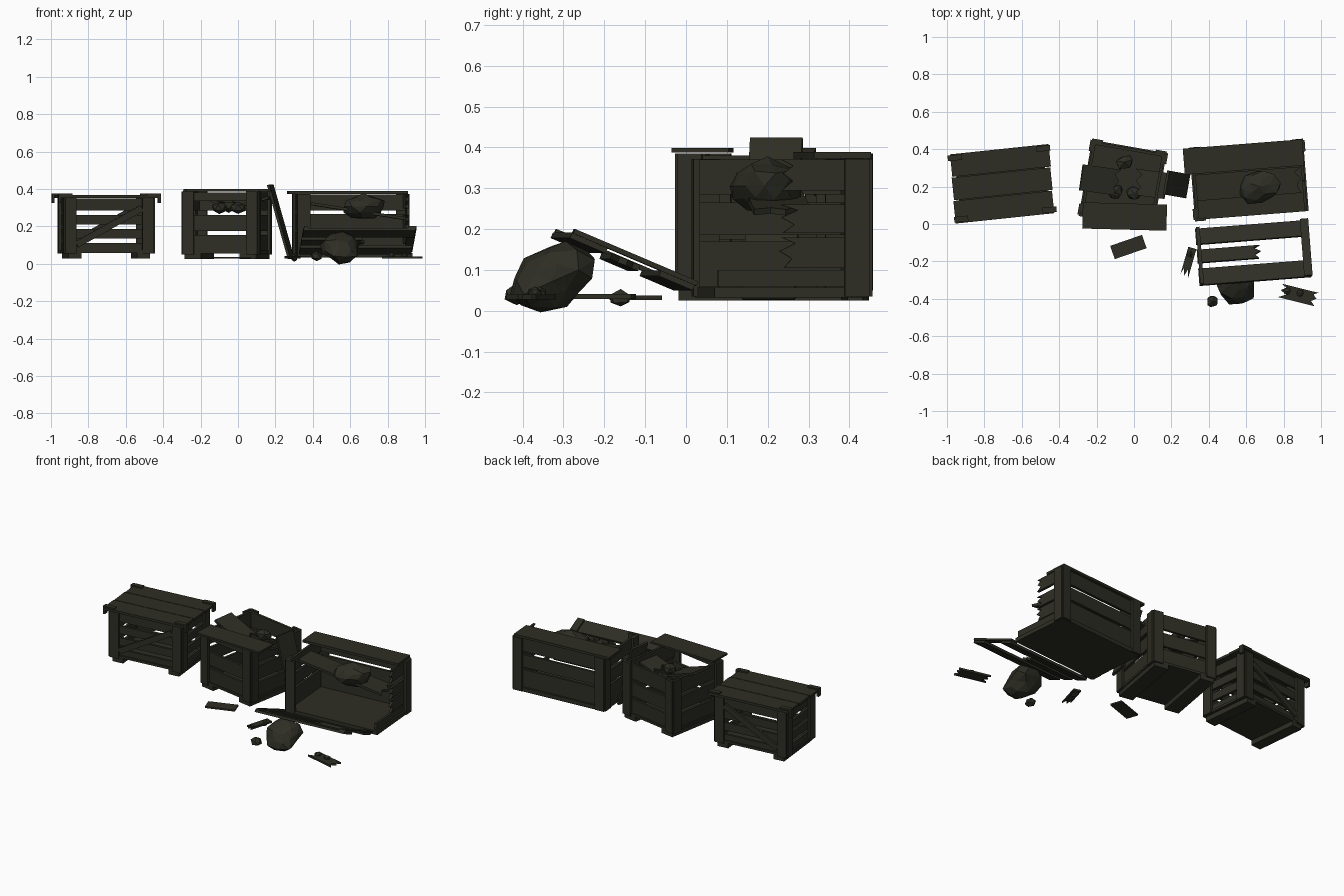
import bpy, bmesh, math, random
from mathutils import Matrix, Vector, Euler

random.seed(4)
if "Cube" in bpy.data.objects:
    bpy.data.objects.remove(bpy.data.objects["Cube"])

COLOUR = (0.027, 0.027, 0.018, 1)
mat = bpy.data.materials.new("dark_olive_wood")
mat.use_nodes = True
mat.diffuse_color = COLOUR
bsdf = mat.node_tree.nodes["Principled BSDF"]
bsdf.inputs["Base Color"].default_value = COLOUR
bsdf.inputs["Roughness"].default_value = 0.9


def finish(bm, name, matrix):
    bmesh.ops.recalc_face_normals(bm, faces=bm.faces)
    mesh = bpy.data.meshes.new(name)
    bm.to_mesh(mesh)
    bm.free()
    mesh.materials.append(mat)
    ob = bpy.data.objects.new(name, mesh)
    ob.matrix_world = matrix
    bpy.context.collection.objects.link(ob)
    return ob


def frame(x, y, z=0, turn=0, tilt=0, roll=0):
    rot = Euler([math.radians(a) for a in (tilt, roll, turn)]).to_matrix().to_4x4()
    return Matrix.Translation((x, y, z)) @ rot


def board(name, base, length, width, thick=0.015, broken=""):
    """Plank along local x; broken may hold L and/or R for splintered ends."""
    def end(side, sign):
        rows = [-0.5, 0.5]
        if side in broken:
            rows = [-0.5, -0.2, 0.05, 0.3, 0.5]
        pts = []
        for i, r in enumerate(rows):
            cut = 0.0 if side not in broken else (i % 2) * 0.03 + random.uniform(0, 0.015)
            pts.append((sign * (length / 2 - cut), r * width))
        return pts
    bm = bmesh.new()
    outline = end("R", 1) + end("L", -1)[::-1]
    face = bm.faces.new([bm.verts.new((x, y, -thick / 2)) for x, y in outline])
    res = bmesh.ops.extrude_face_region(bm, geom=[face])
    verts = [v for v in res["geom"] if isinstance(v, bmesh.types.BMVert)]
    bmesh.ops.translate(bm, verts=verts, vec=(0, 0, thick))
    return finish(bm, name, base)


def block(name, base, loc, size):
    return board(name, base @ Matrix.Translation(loc), size[0], size[1], size[2])


def rock(name, loc, size, turn=0, tilt=0, detail=2):
    bm = bmesh.new()
    bmesh.ops.create_icosphere(bm, subdivisions=detail, radius=1)
    for v in bm.verts:
        v.co *= random.uniform(0.82, 1.06)
        v.co = Vector(c * s / 2 for c, s in zip(v.co, size))
    return finish(bm, name, frame(*loc, turn, tilt))


def wall(name, base, axis, offset, span, slats, thick=0.015, shift=0, broken=""):
    """Horizontal slats; axis 'x' runs along the width, 'y' along the depth."""
    for i, (lo, hi) in enumerate(slats):
        z = (lo + hi) / 2
        if axis == "x":
            m = frame(shift, offset, z, 0, 90)
        else:
            m = frame(offset, shift, z, 90, 90)
        board(f"{name}_slat_{i + 1}", base @ m, span, hi - lo, thick, broken)


def posts(name, base, w, d, lo, hi, corners):
    """L-shaped corner posts made of two flat strips."""
    z, h, s = (lo + hi) / 2, hi - lo, 0.06
    for sx, sy in corners:
        tag = f"{name}_{'left' if sx > 0 else 'right'}_{'back' if sy > 0 else 'front'}"
        block(tag + "_post_face", base, (sx * (w - s) / 2, sy * d / 2, z), (s, 0.016, h))
        block(tag + "_post_side", base, (sx * w / 2, sy * (d - s) / 2, z), (0.016, s, h))


ALL = [(-1, -1), (1, -1), (-1, 1), (1, 1)]

# Closed crate with braces and lid clips
A = frame(-0.705, 0.215, 0, 6)
w, d = 0.475, 0.325
slats = [(0.06, 0.11), (0.135, 0.185), (0.21, 0.26), (0.285, 0.35)]
block("closed_crate_floor", A, (0, 0, 0.066), (w, d, 0.015))
posts("closed_crate", A, w, d, 0.055, 0.352, ALL)
for s, side in ((-1, "front"), (1, "back")):
    wall("closed_crate_" + side, A, "x", s * (d / 2 - 0.015), w - 0.02, slats)
    brace = A @ frame(0, s * d / 2, 0.2, 0, 90) @ Matrix.Rotation(math.radians(29), 4, "Z")
    board(f"closed_crate_{side}_brace", brace, 0.40, 0.035, 0.014)
for s, side in ((-1, "right"), (1, "left")):
    wall("closed_crate_" + side, A, "y", s * (w / 2 - 0.015), d - 0.02, slats)
    block(f"closed_crate_{side}_skid", A, (s * 0.185, 0, 0.043), (0.07, d, 0.03))
for i in range(3):
    block(f"closed_crate_lid_{i + 1}", A, (0.004 * (i - 1), (i - 1) * 0.125, 0.36),
          (0.53, 0.121, 0.015))
for sx, sy in ALL:
    block("lid_clip_arm", A, (sx * 0.235, sy * 0.165, 0.371), (0.07, 0.03, 0.01))
    block("lid_clip_hook", A, (sx * 0.268, sy * 0.165, 0.35), (0.014, 0.03, 0.05))

# Middle crate with collapsed lid
B = frame(-0.06, 0.215, 0, -10)
w = d = 0.405
slats = [(0.06, 0.155), (0.175, 0.26), (0.285, 0.38)]
block("middle_crate_floor", B, (0, 0, 0.062), (w, d, 0.015))
posts("middle_crate", B, w, d, 0.05, 0.385, ALL)
wall("middle_crate_front", B, "x", -d / 2 + 0.015, w - 0.02, slats[:2] + [(0.335, 0.38)])
wall("middle_crate_back", B, "x", d / 2 - 0.015, w - 0.02, slats)
for s, side in ((-1, "right"), (1, "left")):
    wall("middle_crate_" + side, B, "y", s * (w / 2 - 0.015), d - 0.02, slats)
    block(f"middle_crate_{side}_skid", B, (s * 0.15, 0, 0.04), (0.09, d, 0.03))
board("middle_crate_lid_front", frame(-0.05, 0.04, 0.393, -1.5), 0.45, 0.14, 0.012)
board("middle_crate_lid_half_right", frame(-0.18, 0.235, 0.355, -8, 0, 20), 0.22, 0.14, 0.014, "R")
board("middle_crate_lid_half_left", frame(0.085, 0.215, 0.33, -8, 0, -15), 0.18, 0.14, 0.014, "L")
rock("middle_crate_rock_back", (-0.05, 0.33, 0.31), (0.11, 0.085, 0.08), 20, 0, 1)
rock("middle_crate_rock_right", (-0.10, 0.17, 0.30), (0.10, 0.08, 0.07), 50, 0, 1)
rock("middle_crate_rock_left", (0.0, 0.165, 0.30), (0.10, 0.08, 0.07), -20, 0, 1)

# Plank leaning between the crates
board("leaning_plank", frame(0.228, 0.212, 0.225, -10, 0, 74), 0.41, 0.13, 0.014)

# Broken crate with open front
C = frame(0.615, 0.235, 0, 4.5)
w, d = 0.61, 0.38
slats = [(0.06, 0.17), (0.185, 0.265), (0.285, 0.37)]
block("broken_crate_floor", C, (0, 0, 0.045), (w, d, 0.025))
posts("broken_crate", C, w, d, 0.035, 0.372, [(-1, -1), (-1, 1), (1, 1)])
wall("broken_crate_back", C, "x", d / 2 - 0.015, w - 0.02, slats)
wall("broken_crate_right", C, "y", -w / 2 + 0.015, d - 0.02, slats)
wall("broken_crate_left_low", C, "y", w / 2 - 0.015, d - 0.02, [(0.06, 0.1)])
wall("broken_crate_left", C, "y", w / 2 - 0.015, 0.22,
     [(0.105, 0.18), (0.19, 0.26), (0.295, 0.37)], 0.015, 0.08, "L")
board("broken_crate_lid_back", C @ frame(-0.02, 0.125, 0.381), 0.64, 0.14, 0.015)
board("broken_crate_lid_middle", C @ frame(0, -0.02, 0.285, 0, 0, 9), 0.58, 0.14, 0.015, "R")
rock("broken_crate_rock", (0.67, 0.20, 0.305), (0.25, 0.19, 0.14), 10)

# Fallen front panel propped on a boulder
P = frame(0.625, 0.0, 0.055, 4.5, -23)
board("fallen_panel_low_plank", P @ frame(0, -0.05, 0), 0.60, 0.09, 0.015)
board("fallen_panel_middle_plank", P @ frame(-0.13, -0.165, 0), 0.34, 0.075, 0.015, "R")
board("fallen_panel_high_plank", P @ frame(0, -0.285, 0), 0.60, 0.095, 0.015)
for x, side in ((-0.285, "right"), (0.285, "left")):
    block(f"fallen_panel_{side}_batten", P, (x, -0.165, 0.012), (0.045 if x > 0 else 0.02, 0.33, 0.012))

rock("boulder", (0.55, -0.325, 0.084), (0.22, 0.24, 0.155), 15, 25)

# Scattered debris
rock("small_rock_front", (0.42, -0.415, 0.04), (0.07, 0.07, 0.055), 0, 0, 1)
rock("small_rock_side", (0.30, -0.16, 0.03), (0.04, 0.06, 0.045), 0, 0, 1)
board("debris_plank_right", frame(-0.03, -0.123, 0.032, 19), 0.18, 0.075, 0.01)
board("debris_plank_middle", frame(0.29, -0.205, 0.035, 74), 0.16, 0.045, 0.012, "L")
board("debris_plank_left", frame(0.88, -0.38, 0.034, -14), 0.22, 0.075, 0.012, "LR")
for x, y in ((0.82, -0.36), (0.89, -0.37)):
    rock("debris_chip", (x, y, 0.045), (0.05, 0.04, 0.03), 30, 0, 1)
